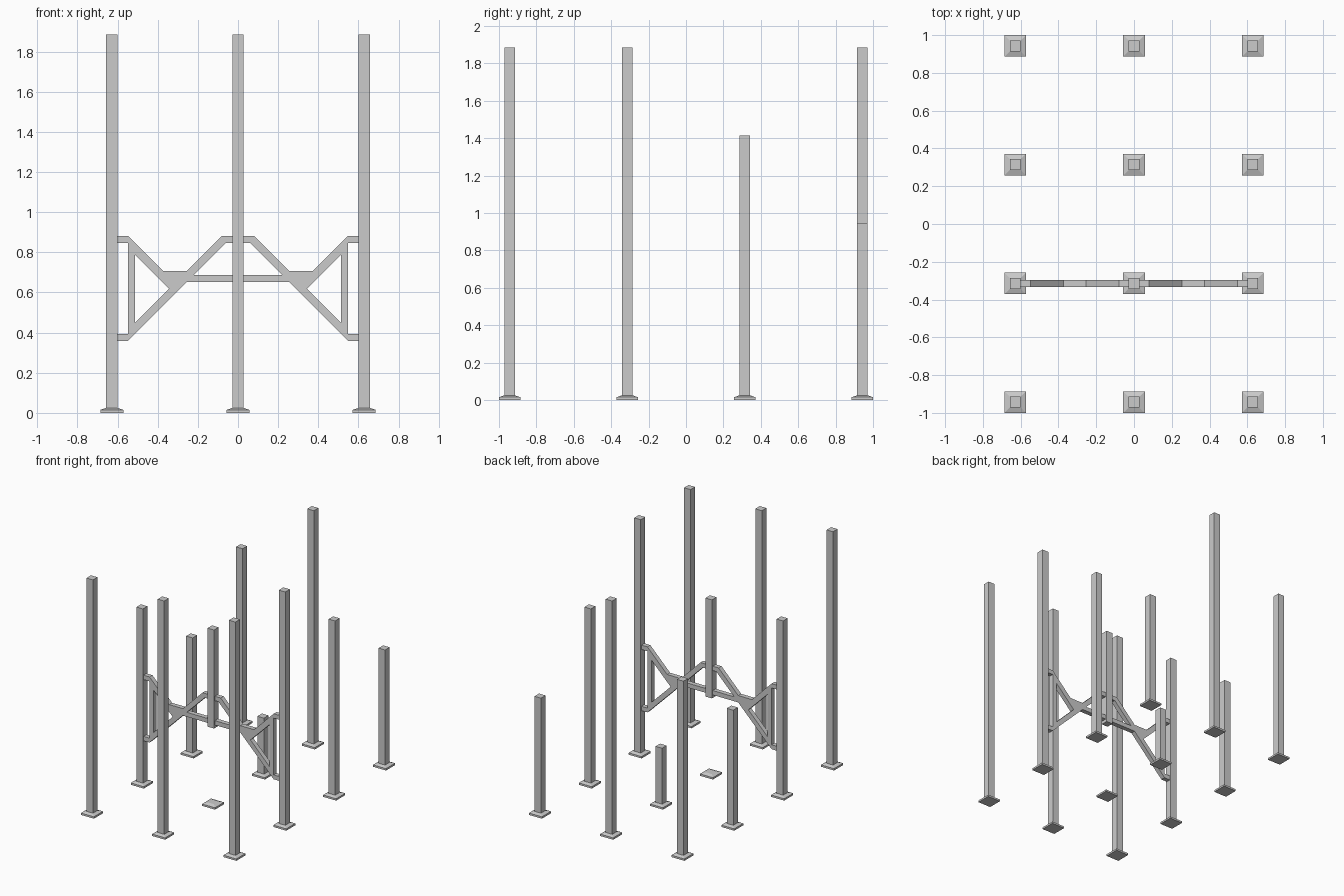
import bpy, bmesh, math

if "Cube" in bpy.data.objects:
    bpy.data.objects.remove(bpy.data.objects["Cube"])

S = 0.6286        # grid spacing
COL = 0.0285      # half width of a column
BASE = 0.057      # half width of a base plate


def stack(name, x, y, rings):
    """Closed square loft through (half width, height) rings."""
    bm = bmesh.new()
    loops = [[bm.verts.new((sx * r, sy * r, z))
              for sx, sy in ((-1, -1), (1, -1), (1, 1), (-1, 1))] for r, z in rings]
    for a, b in zip(loops, loops[1:]):
        for i in range(4):
            j = (i + 1) % 4
            bm.faces.new((a[i], a[j], b[j], b[i]))
    bm.faces.new(loops[0][::-1])
    bm.faces.new(loops[-1])
    me = bpy.data.meshes.new(name)
    bm.to_mesh(me)
    bm.free()
    ob = bpy.data.objects.new(name, me)
    ob.location = (x, y, 0)
    bpy.context.collection.objects.link(ob)
    return ob


# Columns and base plates: heights in grid units, rows front to back, left to right
heights = [(3, 3, 3),
           (2.25, 2.25, 3),
           (1.5, 0.75, 2.25),
           (2.25, 3, 1.5)]
for r, row in enumerate(heights):
    for c, h in enumerate(row):
        x, y = (c - 1) * S, (r - 1.5) * S
        stack(f"base_plate_{r}_{c}", x, y, [(BASE, 0), (BASE, 0.015), (COL, 0.025)])
        # the centre column carried by the brace hangs above its plate
        bottom = S if (r, c) == (1, 1) else 0.02
        stack(f"column_{r}_{c}", x, y, [(COL, bottom), (COL, h * S)])

# Brace between the second row columns: outline and triangular opening
outline = [(-.605, .882), (-.548, .882), (-.374, .708), (-.254, .708), (-.08, .882),
           (-.025, .882), (-.025, .847), (-.06, .847), (-.219, .688), (-.025, .688),
           (-.025, .653), (-.254, .653), (-.548, .359), (-.605, .359), (-.605, .394),
           (-.548, .394), (-.548, .847), (-.605, .847)]
opening = [(-.513, .787), (-.343, .618), (-.513, .448)]

for side, sx in (("left", 1), ("right", -1)):
    cu = bpy.data.curves.new(f"brace_{side}", 'CURVE')
    cu.dimensions = '2D'
    cu.fill_mode = 'BOTH'
    cu.extrude = 0.0185
    for pts in (outline, opening):
        sp = cu.splines.new('POLY')
        sp.points.add(len(pts) - 1)
        for p, (x, z) in zip(sp.points, pts):
            p.co = (sx * x, z, 0, 1)
        sp.use_cyclic_u = True
    ob = bpy.data.objects.new(f"brace_{side}", cu)
    ob.location = (0, -S / 2, 0)
    ob.rotation_euler = (math.pi / 2, 0, 0)
    bpy.context.collection.objects.link(ob)
    bpy.ops.object.select_all(action='DESELECT')
    ob.select_set(True)
    bpy.context.view_layer.objects.active = ob
    bpy.ops.object.convert(target='MESH')
    # weld the caps to the rim and make normals consistent
    me = bpy.context.object.data
    bm = bmesh.new()
    bm.from_mesh(me)
    bmesh.ops.remove_doubles(bm, verts=bm.verts, dist=1e-4)
    bmesh.ops.recalc_face_normals(bm, faces=bm.faces)
    for f in bm.faces:
        f.smooth = False
    bm.to_mesh(me)
    bm.free()
